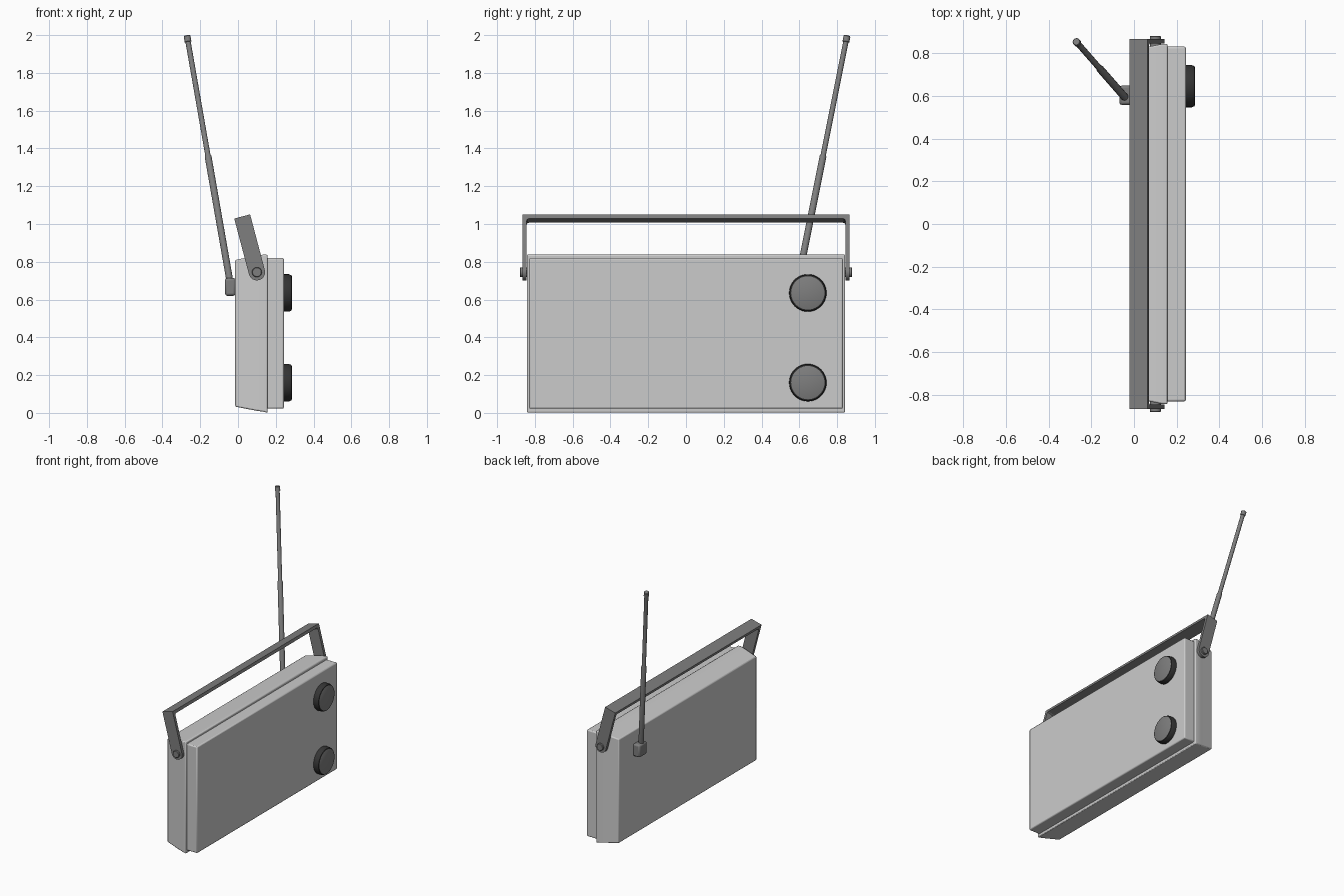
import bpy, bmesh, math
from mathutils import Vector, Matrix

if "Cube" in bpy.data.objects:
    bpy.data.objects.remove(bpy.data.objects["Cube"])


def material(name, v):
    m = bpy.data.materials.new(name)
    m.diffuse_color = (v, v, v, 1)
    m.use_nodes = True
    m.node_tree.nodes["Principled BSDF"].inputs["Base Color"].default_value = m.diffuse_color
    return m


LIGHT = material("light grey", 0.6)
MID = material("mid grey", 0.21)
DARK = material("near black", 0.035)


def finish(name, bm, mats, bevel=0, smooth=False):
    bmesh.ops.recalc_face_normals(bm, faces=bm.faces)
    me = bpy.data.meshes.new(name)
    bm.to_mesh(me)
    bm.free()
    for m in mats:
        me.materials.append(m)
    ob = bpy.data.objects.new(name, me)
    bpy.context.collection.objects.link(ob)
    if bevel:
        b = ob.modifiers.new("bevel", 'BEVEL')
        b.width, b.segments, b.limit_method = bevel, 2, 'ANGLE'
    if smooth:
        bpy.ops.object.select_all(action='DESELECT')
        ob.select_set(True)
        bpy.context.view_layer.objects.active = ob
        bpy.ops.object.shade_smooth_by_angle(angle=math.radians(35))
    return ob


def loft(bm, rings):
    """Skin a list of equal-length point rings and cap both ends."""
    loops = [[bm.verts.new(p) for p in r] for r in rings]
    n = len(loops[0])
    for a, b in zip(loops, loops[1:]):
        for i in range(n):
            bm.faces.new((a[i], a[(i + 1) % n], b[(i + 1) % n], b[i]))
    bm.faces.new(loops[0])
    bm.faces.new(loops[-1])


def slab(x, y, z0, z1):
    return [(x, -y, z0), (x, y, z0), (x, y, z1), (x, -y, z1)]


def box(bm, lo, hi):
    loft(bm, [[(x, lo[1], lo[2]), (x, hi[1], lo[2]), (x, hi[1], hi[2]), (x, lo[1], hi[2])]
              for x in (lo[0], hi[0])])


def turned(name, start, axis, profile, mats, sides=32, smooth=True):
    """Turned part: profile is a list of (distance along axis, radius)."""
    rot = Vector((0, 0, 1)).rotation_difference(Vector(axis)).to_matrix()
    bm = bmesh.new()
    loft(bm, [[Vector(start) + rot @ Vector((r * math.cos(2 * math.pi * i / sides),
                                             r * math.sin(2 * math.pi * i / sides), d))
               for i in range(sides)] for d, r in profile])
    if len(mats) > 1:  # the end cap takes the second colour
        bm.faces.ensure_lookup_table()
        bm.faces[-1].material_index = 1
    return finish(name, bm, mats, smooth=smooth)


# Back shell, tapering towards the rear
bm = bmesh.new()
loft(bm, [slab(-0.015, 0.815, 0.033, 0.81), slab(0.10, 0.836, 0.011, 0.833),
          slab(0.135, 0.843, 0.006, 0.838), slab(0.157, 0.843, 0.0, 0.838)])
finish("back_shell", bm, [LIGHT], 0.007, True)

# Front shell, slightly smaller so a step shows between the halves
bm = bmesh.new()
loft(bm, [slab(0.15, 0.83, 0.022, 0.82), slab(0.243, 0.83, 0.022, 0.82)])
finish("front_shell", bm, [LIGHT], 0.008, True)

# Two control knobs
for name, z in (("upper_knob", 0.635), ("lower_knob", 0.16)):
    turned(name, (0.24, 0.645, z), (1, 0, 0),
           [(0, 0.099), (0.03, 0.099), (0.042, 0.094), (0.045, 0.088)], [DARK, MID], 40)

# Carrying handle: upright in local space, then tilted back about its pivot
H, W, T, Y = 0.305, 0.0435, 0.022, 0.866
bm = bmesh.new()
arc = [(W * math.cos(a), W * math.sin(a))
       for a in [math.pi + math.pi * i / 16 for i in range(17)]]
outline = arc + [(W, H - T), (-W, H - T)]
for s in (-1, 1):
    loft(bm, [[(x, s * y, z) for x, z in outline] for y in (Y - T, Y)])
    # small inner corner fillet
    tri = [(Y - T, H - T), (Y - T, H - T - 0.014), (Y - T - 0.004, H - T - 0.004),
           (Y - T - 0.014, H - T)]
    loft(bm, [[(x, s * y, z) for y, z in tri] for x in (-W, W)])
box(bm, (-W, -Y, H - T), (W, Y, H))
bm.transform(Matrix.Translation((0.10, 0, 0.745)) @ Matrix.Rotation(math.radians(-14.8), 4, 'Y'))
finish("handle", bm, [MID], smooth=True)

# Handle pivots
for name, s in (("left_pivot", -1), ("right_pivot", 1)):
    turned(name, (0.10, s * 0.825, 0.745), (0, s, 0),
           [(0, 0.026), (0.052, 0.026), (0.055, 0.023)], [MID], 24)

# Aerial mount block
bm = bmesh.new()
box(bm, (-0.069, 0.557, 0.62), (-0.012, 0.648, 0.714))
finish("aerial_mount", bm, [MID], 0.012, True)

# Telescopic aerial
foot, tip = Vector((-0.04, 0.59, 0.68)), Vector((-0.27, 0.853, 1.997))
L = (tip - foot).length
turned("aerial", foot, (tip - foot).normalized(),
       [(0, 0.018), (0.515 * L, 0.018), (0.52 * L, 0.014), (L - 0.035, 0.014),
        (L - 0.033, 0.018), (L - 0.004, 0.018), (L, 0.015)], [MID], 20)
